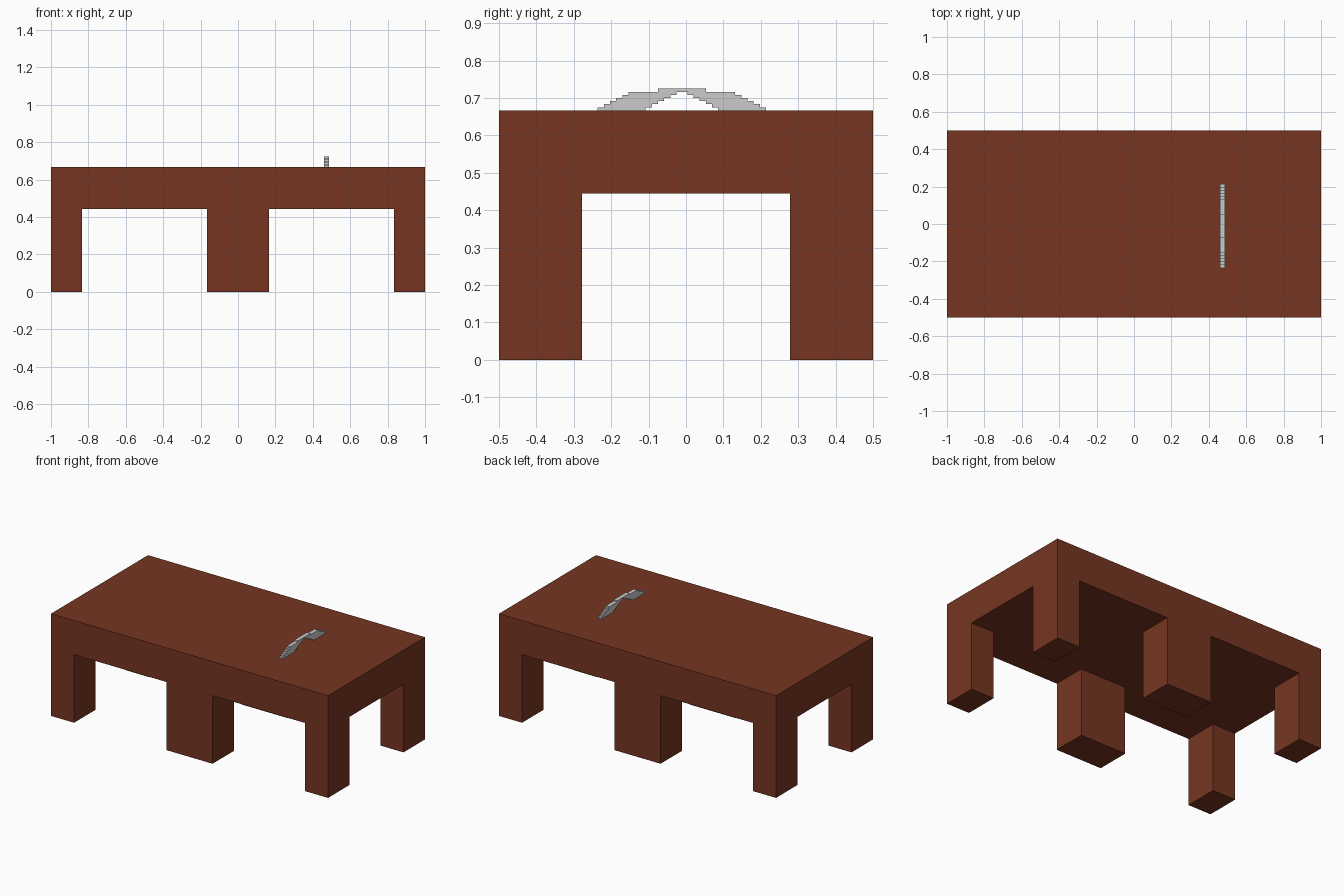
import bpy, bmesh

if "Cube" in bpy.data.objects:
    bpy.data.objects.remove(bpy.data.objects["Cube"])

W, D, H = 1.0, 1.0, 2 / 3           # size of one table
LEG_X, LEG_Y, UNDER = 1 / 6, 2 / 9, 4 / 9


def mesh_object(name, bm, mat=None):
    bmesh.ops.recalc_face_normals(bm, faces=bm.faces[:])
    mesh = bpy.data.meshes.new(name)
    bm.to_mesh(mesh)
    bm.free()
    obj = bpy.data.objects.new(name, mesh)
    bpy.context.collection.objects.link(obj)
    if mat:
        mesh.materials.append(mat)
    return obj


def table(name, cx, mat):
    """Thick slab with four corner legs extruded from its underside."""
    bm = bmesh.new()
    xs = [cx - W / 2, cx - W / 2 + LEG_X, cx + W / 2 - LEG_X, cx + W / 2]
    ys = [-D / 2, -D / 2 + LEG_Y, D / 2 - LEG_Y, D / 2]
    v = [[bm.verts.new((x, y, UNDER)) for y in ys] for x in xs]
    cells = {(i, j): bm.faces.new((v[i][j], v[i + 1][j], v[i + 1][j + 1], v[i][j + 1]))
             for i in range(3) for j in range(3)}

    def extrude(faces, dz, keep):
        geom = bmesh.ops.extrude_face_region(bm, geom=faces, use_keep_orig=keep)["geom"]
        moved = [g for g in geom if isinstance(g, bmesh.types.BMVert)]
        bmesh.ops.translate(bm, verts=moved, vec=(0, 0, dz))

    extrude(list(cells.values()), H - UNDER, True)
    for i in (0, 2):
        for j in (0, 2):
            extrude([cells[i, j]], -UNDER, False)
            if cells[i, j].is_valid:
                bm.faces.remove(cells[i, j])
    # merge coplanar cells into clean flat faces
    bmesh.ops.recalc_face_normals(bm, faces=bm.faces[:])
    bmesh.ops.dissolve_limit(bm, angle_limit=0.01, verts=bm.verts[:], edges=bm.edges[:])
    return mesh_object(name, bm, mat)


brown = bpy.data.materials.new("brown wood")
brown.diffuse_color = (0.18, 0.036, 0.015, 1)
brown.use_nodes = True
brown.node_tree.nodes["Principled BSDF"].inputs["Base Color"].default_value = brown.diffuse_color

# two tables pushed together
table("left_table", -0.5, brown)
table("right_table", 0.5, brown)

# stepped arch of thin slats on the right table top
SLAT, THICK, STEP, MID = 0.128, 0.0083, 0.0165, -0.011


def slat(bm, y, level):
    r = bmesh.ops.create_cube(bm, size=1)["verts"]
    bmesh.ops.scale(bm, verts=r, vec=(0.026, SLAT, THICK))
    bmesh.ops.translate(bm, verts=r, vec=(0.473, y, H + (level + 0.5) * THICK))


bm = bmesh.new()
for k in range(6):
    for s in (-1, 1):
        slat(bm, MID + s * (0.161 - k * STEP), k)
slat(bm, MID, 6)
mesh_object("stepped_arch", bm)
